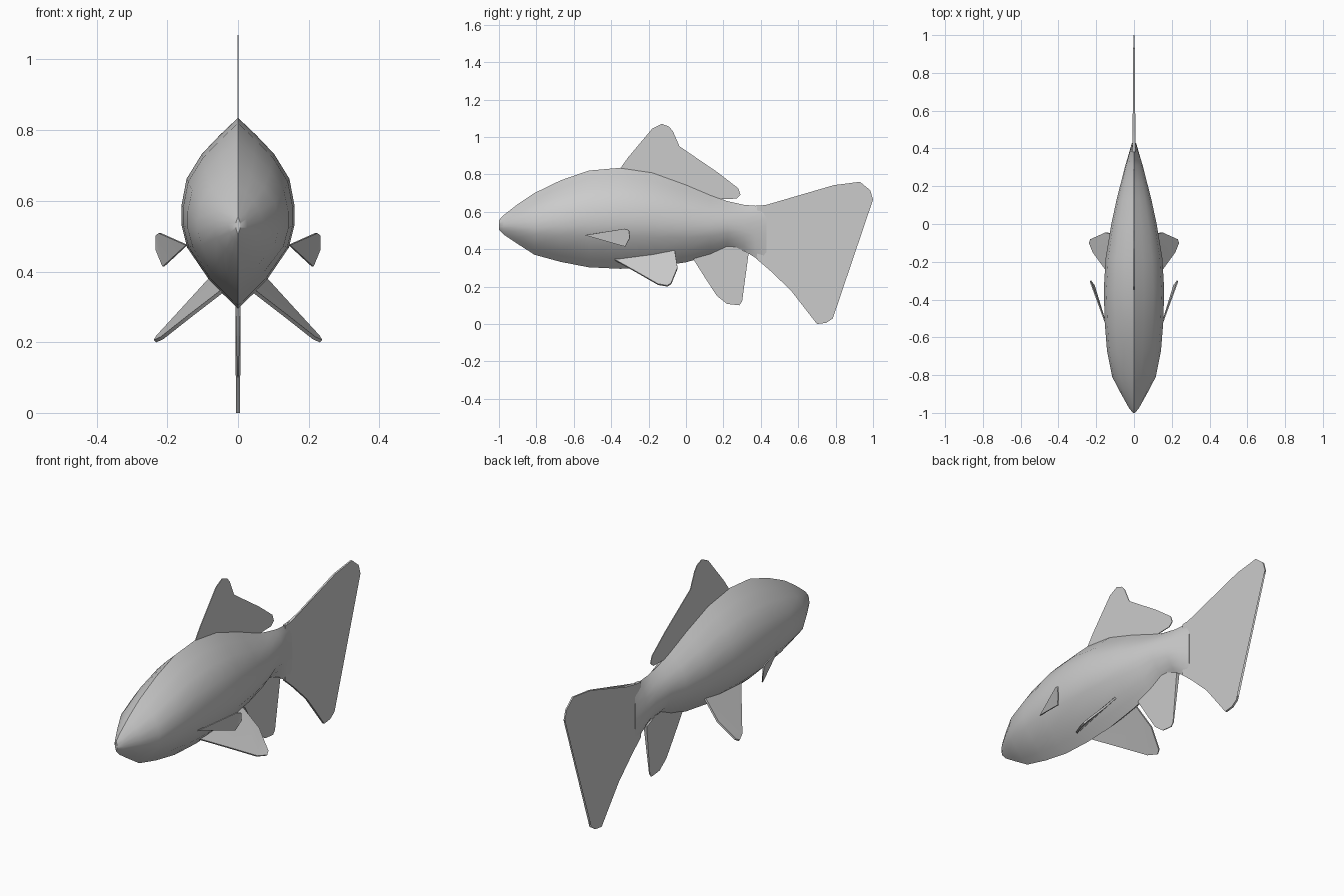
import bpy, bmesh
from mathutils import Vector

if "Cube" in bpy.data.objects:
    bpy.data.objects.remove(bpy.data.objects["Cube"])

grey = bpy.data.materials.new("plain grey")
grey.diffuse_color = (0.6, 0.6, 0.6, 1)
grey.use_nodes = True
grey.node_tree.nodes["Principled BSDF"].inputs["Base Color"].default_value = grey.diffuse_color


def finish(name, bm, angle):
    bmesh.ops.recalc_face_normals(bm, faces=bm.faces)
    me = bpy.data.meshes.new(name)
    bm.to_mesh(me)
    bm.free()
    ob = bpy.data.objects.new(name, me)
    bpy.context.collection.objects.link(ob)
    me.materials.append(grey)
    bpy.ops.object.select_all(action='DESELECT')
    ob.select_set(True)
    bpy.context.view_layer.objects.active = ob
    bpy.ops.object.shade_smooth_by_angle(angle=angle)
    return ob


def fin(name, points, half):
    """Thin plate from an outline; half(point) gives the half thickness."""
    bm = bmesh.new()
    pts = [Vector(p) for p in points]
    normal = Vector((0, 0, 0))
    for a, b in zip(pts, pts[1:] + pts[:1]):
        normal += a.cross(b)
    normal.normalize()
    left = [bm.verts.new(p + normal * half(p)) for p in pts]
    right = [bm.verts.new(p - normal * half(p)) for p in pts]
    bm.faces.new(left)
    bm.faces.new(right[::-1])
    n = len(pts)
    for i in range(n):
        j = (i + 1) % n
        bm.faces.new((left[i], right[i], right[j], left[j]))
    bmesh.ops.triangulate(bm, faces=[f for f in bm.faces if len(f.verts) > 4])
    return finish(name, bm, 0.5)


def flat(outline):
    return [(0, y, z) for y, z in outline]


# body: pointed oval section lofted along y (y, bottom, top, half width)
half_section = [(0, 0), (.26, .075), (.52, .155), (.9, .32), (1, .44), (1, .54),
                (.91, .68), (.64, .81), (.32, .91), (0, 1)]
section = half_section + [(-u, v) for u, v in half_section[-2:0:-1]]
stations = [(-1, .505, .555, .006), (-.975, .478, .582, .026), (-.9, .428, .64, .068),
            (-.81, .37, .7, .115), (-.67, .332, .768, .143), (-.52, .303, .82, .155),
            (-.35, .295, .835, .16), (-.18, .302, .81, .15), (0, .33, .745, .12),
            (.13, .365, .69, .092), (.22, .405, .657, .069), (.31, .392, .637, .046),
            (.37, .355, .632, .028), (.43, .305, .636, .011)]
bm = bmesh.new()
rings = [[bm.verts.new((u * w, y, lo + v * (hi - lo))) for u, v in section]
         for y, lo, hi, w in stations]
n = len(section)
for a, b in zip(rings, rings[1:]):
    for i in range(n):
        j = (i + 1) % n
        bm.faces.new((a[i], a[j], b[j], b[i]))
bm.faces.new(rings[0])
bm.faces.new(rings[-1])
finish("body", bm, 0.9)

# forked tail, thinning towards the tips
fin("tail_fin", flat([(.38, .632), (.42, .634), (.5, .65), (.79, .742), (.93, .76), (.985, .715),
                      (1, .665), (.81, .505), (.665, .432), (.73, .325), (.77, .2),
                      (.785, .03), (.75, .006), (.70, 0), (.56, .18), (.45, .285), (.38, .345)]),
    lambda p: .0035 + .0075 * (1 - p.y))

# dorsal fin
fin("dorsal_fin", flat([(-.36, .82), (-.31, .89), (-.18, 1.045), (-.13, 1.07), (-.09, 1.055),
                        (-.07, 1.03), (-.035, .95), (.17, .81), (.28, .725), (.292, .69),
                        (.27, .67), (.16, .667), (0, .72), (-.18, .78)]),
    lambda p: .002)

# anal fin, thicker at the root
fin("anal_fin", flat([(.04, .345), (.1, .25), (.165, .15), (.22, .107), (.285, .1), (.3, .12),
                      (.335, .38), (.22, .43), (.1, .39)]),
    lambda p: .002 + .025 * max(p.z - .1, 0))

# paired fins
for side, label in ((1, "right"), (-1, "left")):
    fin("pelvic_fin_" + label,
        [(side * x, y, z) for x, y, z in
         [(.04, -.39, .348), (.135, -.26, .275), (.215, -.15, .212), (.235, -.1, .203),
          (.228, -.08, .215), (.15, -.045, .3), (.068, -.06, .39)]],
        lambda p: .005)
    fin("pectoral_fin_" + label,
        [(side * x, y, z) for x, y, z in
         [(.145, -.54, .475), (.222, -.33, .509), (.231, -.305, .502),
          (.23, -.3, .46), (.211, -.325, .414)]],
        lambda p: .003)
